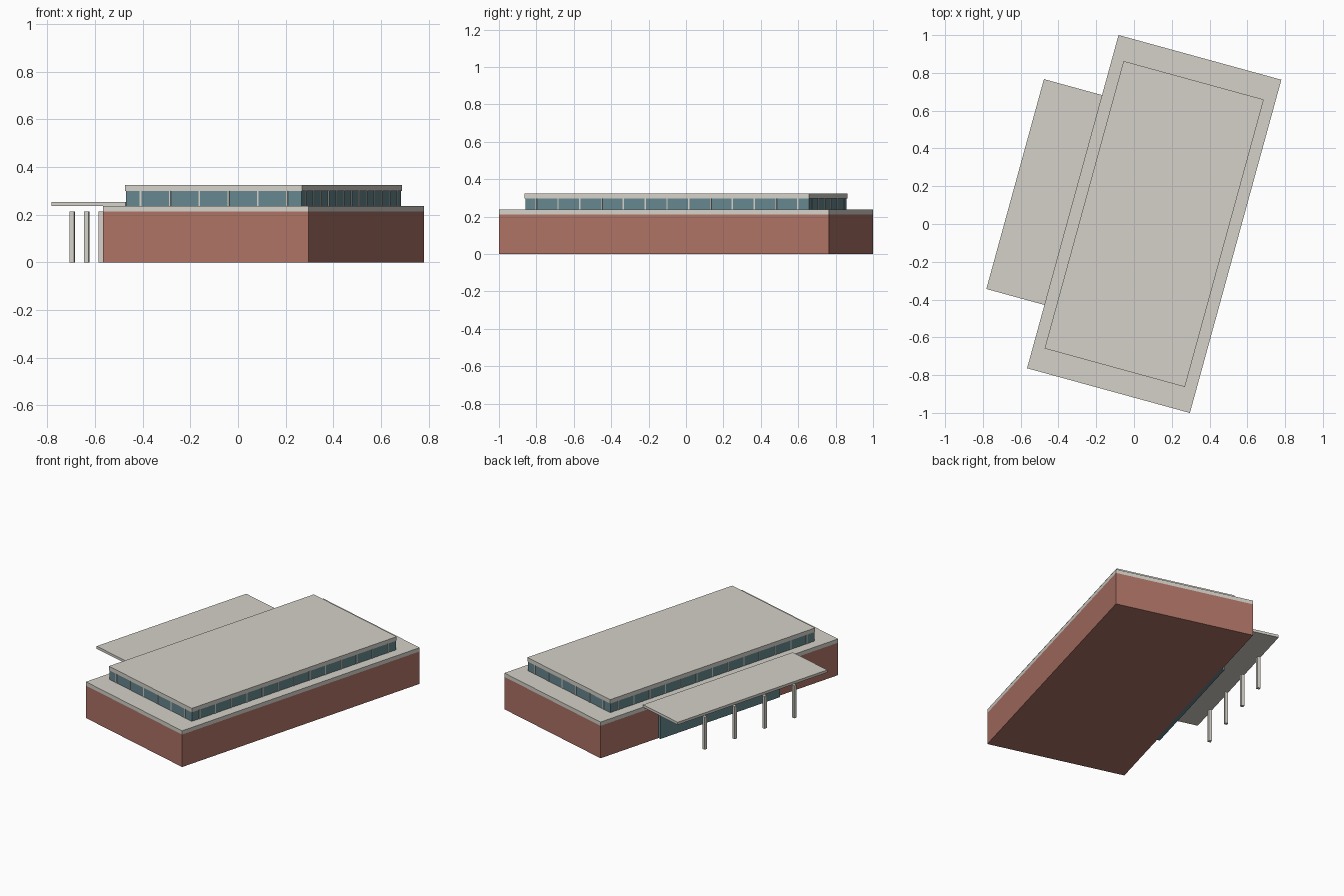
import bpy
from mathutils import Matrix, Vector
from math import radians

if "Cube" in bpy.data.objects:
    bpy.data.objects.remove(bpy.data.objects["Cube"])

# Whole building is turned on plan about its own centre
PLACE = Matrix.Translation((0.107, 0, 0)) @ Matrix.Rotation(radians(-15.35), 4, 'Z')


def material(name, rgb):
    m = bpy.data.materials.new(name)
    m.diffuse_color = (*rgb, 1)
    m.use_nodes = True
    m.node_tree.nodes["Principled BSDF"].inputs["Base Color"].default_value = m.diffuse_color
    return m


brick = material("brick", (0.42, 0.17, 0.13))
concrete = material("concrete", (0.66, 0.64, 0.58))
glass = material("glass", (0.13, 0.24, 0.27))


def box(name, u, v, z, mat):
    """Box given by its (min, max) ranges in the building's own axes."""
    lo, hi = Vector((u[0], v[0], z[0])), Vector((u[1], v[1], z[1]))
    bpy.ops.mesh.primitive_cube_add(size=1)
    ob = bpy.context.object
    ob.name = name
    ob.data.transform(Matrix.Diagonal((*(hi - lo), 1)))
    ob.matrix_world = PLACE @ Matrix.Translation((lo + hi) / 2)
    ob.data.materials.append(mat)
    return ob


def block(name, a, b, z, mat):
    return box(name, (-a, a), (-b, b), z, mat)


# Ground floor and its roof band
A, B = 0.447, 0.9146
block("brick_walls", A, B, (0, 0.212), brick)
block("lower_roof", A, B, (0.212, 0.237), concrete)

# Clerestory band and upper roof
a, b = 0.382, 0.786
ZG = (0.237, 0.298)
block("clerestory_glass", a, b, ZG, glass)
block("upper_roof", a + 0.003, b + 0.003, (0.298, 0.324), concrete)

# Mullions centred in equal bays on all four sides
W, D = 0.0035, 0.003
for side in (-1, 1):
    for i in range(6):
        u = -a + (i + 0.5) * 2 * a / 6
        box("end_mullion", (u - W, u + W), (side * b - D, side * b + D), ZG, concrete)
    for i in range(13):
        v = -b + (i + 0.5) * 2 * b / 13
        box("side_mullion", (side * a - D, side * a + D), (v - W, v + W), ZG, concrete)

# Entrance canopy, glazed front and columns
VC = 0.009
box("canopy", (-0.766, -0.445), (VC - 0.576, VC + 0.576), (0.235, 0.252), concrete)
box("entrance_glass", (-0.465, -0.44), (VC - 0.46, VC + 0.46), (0, 0.205), glass)
for i in range(4):
    v = VC + (i - 1.5) * 0.23
    box("canopy_column", (-0.7485, -0.7295), (v - 0.0095, v + 0.0095), (0, 0.213), concrete)
